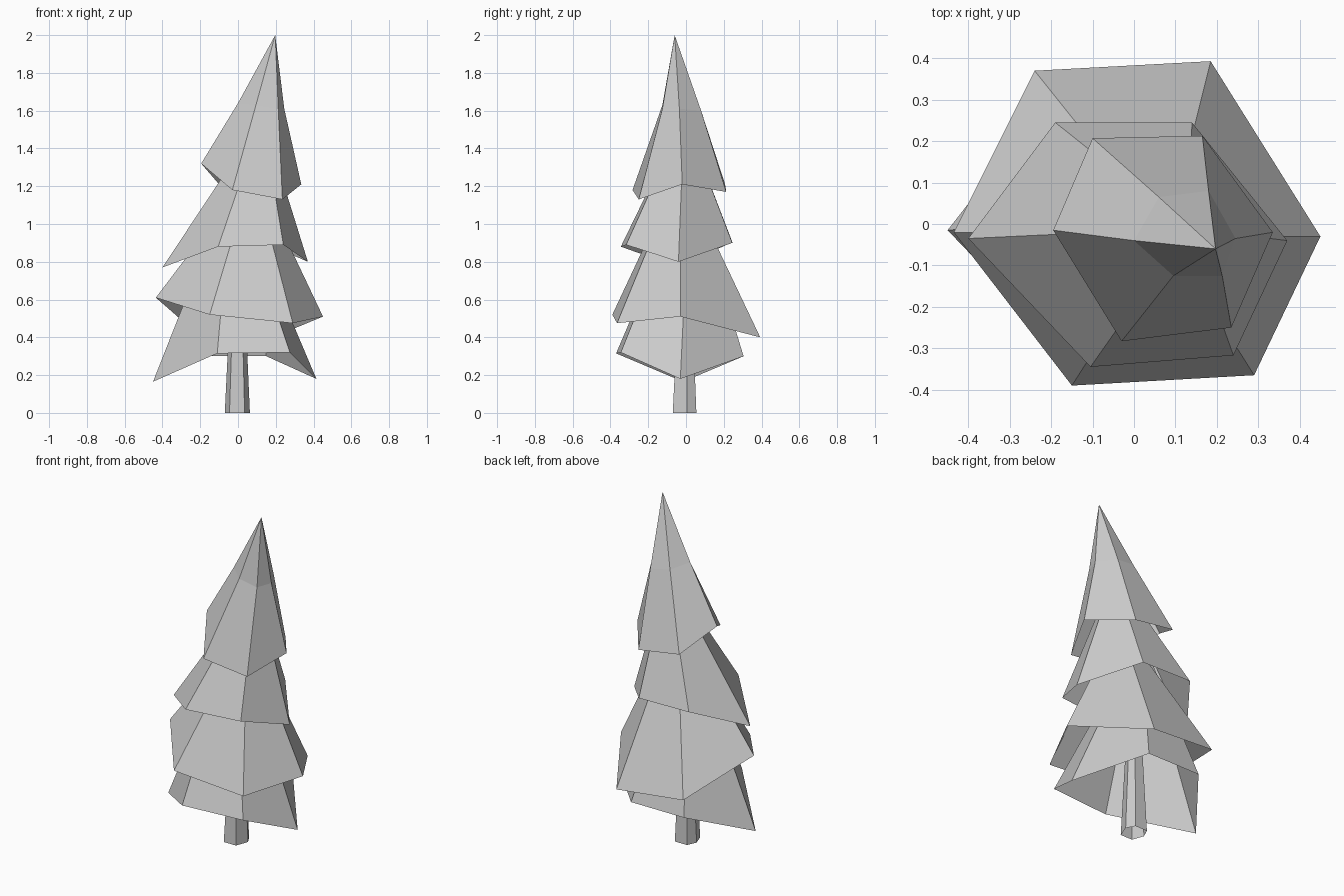
import bpy
import bmesh
from mathutils import Vector

cube = bpy.data.objects.get("Cube")
if cube:
    bpy.data.objects.remove(cube, do_unlink=True)


def make_material(name, colour):
    mat = bpy.data.materials.new(name)
    mat.use_nodes = True
    mat.diffuse_color = colour
    mat.node_tree.nodes["Principled BSDF"].inputs["Base Color"].default_value = colour
    return mat


def shell(name, rings, mat, tip=None):
    """Open-bottomed, flat-faced shell through rings of equal size, top to bottom."""
    bm = bmesh.new()
    loops = [[bm.verts.new(point) for point in ring] for ring in rings]
    count = len(loops[0])
    if tip:
        peak = bm.verts.new(tip)
        for i in range(count):
            bm.faces.new((peak, loops[0][i], loops[0][(i + 1) % count]))
    for upper, lower in zip(loops, loops[1:]):
        for i in range(count):
            j = (i + 1) % count
            bm.faces.new((upper[i], lower[i], lower[j], upper[j]))
    mesh = bpy.data.meshes.new(name)
    bm.to_mesh(mesh)
    bm.free()
    mesh.materials.append(mat)
    obj = bpy.data.objects.new(name, mesh)
    bpy.context.collection.objects.link(obj)
    return obj


grey = make_material("plain_grey", (0.6, 0.6, 0.6, 1.0))

# Uneven hexagonal rims: left tip, two front, right tip, two back corners
crown_bend = [(0, -0.04, 1.64), (0.095, -0.125, 1.63), (0.213, -0.125, 1.61),
              (0.245, -0.035, 1.61), (0.18, 0.08, 1.6), (0.06, 0.065, 1.62)]
crown_rim = [(-0.195, -0.015, 1.32), (-0.03, -0.283, 1.18), (0.235, -0.25, 1.13),
             (0.335, -0.02, 1.21), (0.165, 0.213, 1.17), (-0.1, 0.207, 1.21)]
upper_rim = [(-0.4, -0.035, 0.77), (-0.105, -0.345, 0.88), (0.24, -0.317, 0.89),
             (0.37, -0.04, 0.8), (0.14, 0.245, 0.9), (-0.19, 0.245, 0.905)]
middle_rim = [(-0.435, -0.02, 0.61), (-0.15, -0.39, 0.52), (0.29, -0.365, 0.475),
              (0.45, -0.03, 0.51), (0.185, 0.393, 0.4), (-0.24, 0.37, 0.44)]
bottom_rim = [(-0.45, -0.015, 0.165), (-0.11, -0.37, 0.315), (0.275, -0.345, 0.32),
              (0.415, -0.03, 0.18), (0.15, 0.305, 0.3), (-0.2, 0.305, 0.3)]

# Foliage: hollow leaning cones, each tucked up inside the one above
shell("foliage_crown", [crown_bend, crown_rim], grey, (0.197, -0.06, 2))
shell("foliage_upper", [upper_rim], grey, (0.13, -0.01, 1.57))
shell("foliage_middle", [middle_rim], grey, (0.08, -0.03, 1.29))
shell("foliage_bottom", [bottom_rim], grey, (-0.03, 0.02, 1.23))

# Trunk: tapered hexagonal tube reaching up into the foliage
foot = [Vector(p) for p in ((-0.07, 0, 0), (-0.045, -0.07, 0), (0.035, -0.07, 0),
                            (0.063, 0.005, 0), (0.035, 0.055, 0), (-0.045, 0.055, 0))]
trunk_top = [point * 0.65 + Vector((0, 0, 0.5)) for point in foot]
shell("trunk", [trunk_top, foot], grey)
